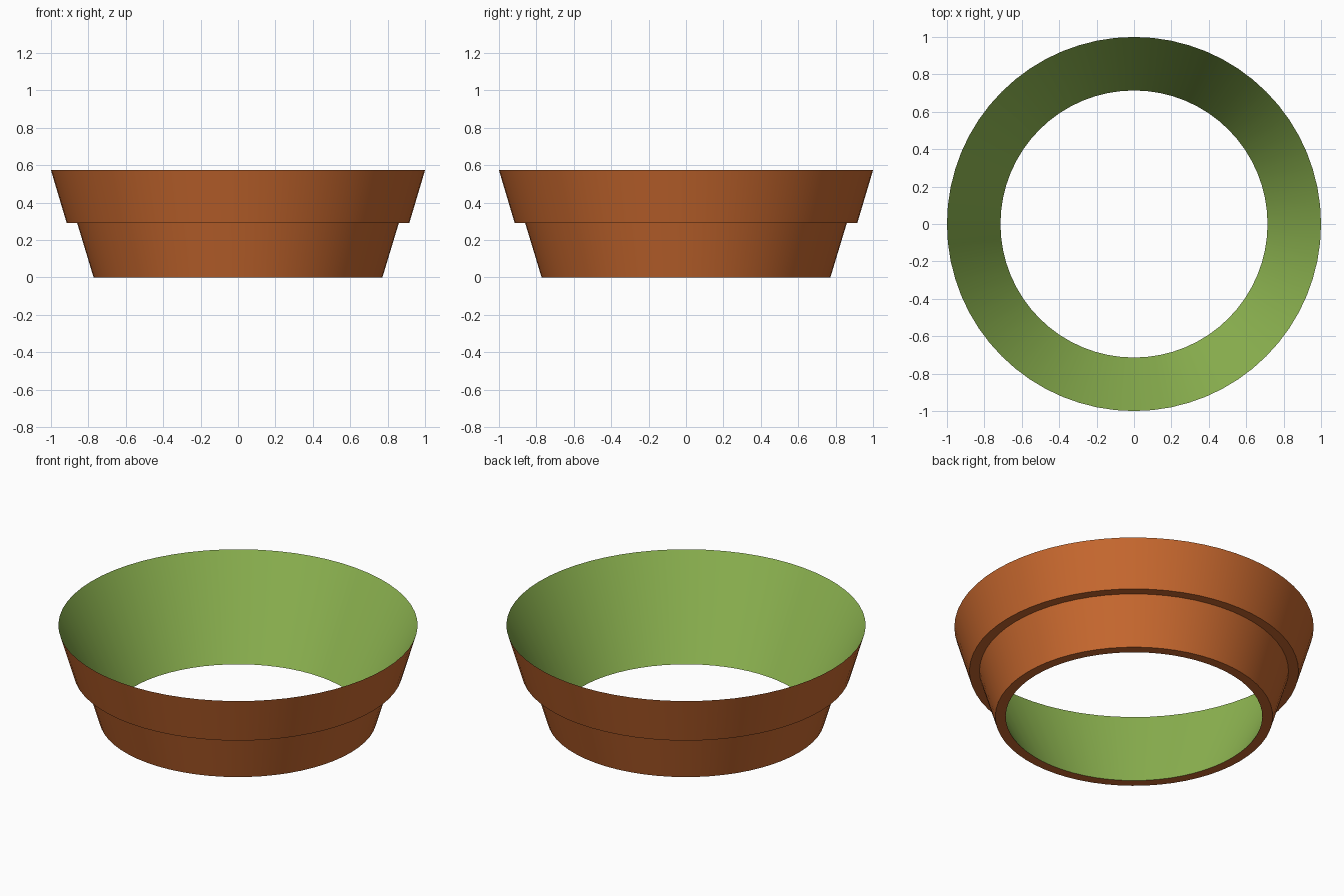
import bpy, bmesh, math

if "Cube" in bpy.data.objects:
    bpy.data.objects.remove(bpy.data.objects["Cube"])

SEGMENTS = 64


def material(name, color):
    m = bpy.data.materials.new(name)
    m.diffuse_color = (*color, 1.0)
    m.use_nodes = True
    m.node_tree.nodes["Principled BSDF"].inputs["Base Color"].default_value = m.diffuse_color
    return m


terracotta = material("terracotta", (0.58, 0.14, 0.028))
leaf_green = material("leaf green", (0.28, 0.48, 0.085))

# Closed wall section (radius, height): outer wall with a step, inner wall last
profile = [(0.714, 0), (0.772, 0), (0.86, 0.291), (0.916, 0.291), (1.0, 0.573)]

# Spin the section around the vertical axis
bm = bmesh.new()
rings = []
for r, z in profile:
    angles = [2 * math.pi * i / SEGMENTS for i in range(SEGMENTS)]
    rings.append([bm.verts.new((r * math.cos(a), r * math.sin(a), z)) for a in angles])
for k, ring in enumerate(rings):
    upper = rings[(k + 1) % len(rings)]
    for i in range(SEGMENTS):
        j = (i + 1) % SEGMENTS
        face = bm.faces.new((ring[i], ring[j], upper[j], upper[i]))
        # The inner wall is green, everything else terracotta
        face.material_index = 1 if k == len(rings) - 1 else 0
bmesh.ops.recalc_face_normals(bm, faces=bm.faces)

mesh = bpy.data.meshes.new("pot_ring")
bm.to_mesh(mesh)
bm.free()
mesh.materials.append(terracotta)
mesh.materials.append(leaf_green)
pot = bpy.data.objects.new("pot_ring", mesh)
bpy.context.collection.objects.link(pot)

# Smooth walls, sharp rims
bpy.context.view_layer.objects.active = pot
pot.select_set(True)
bpy.ops.object.shade_smooth_by_angle(angle=math.radians(30))
